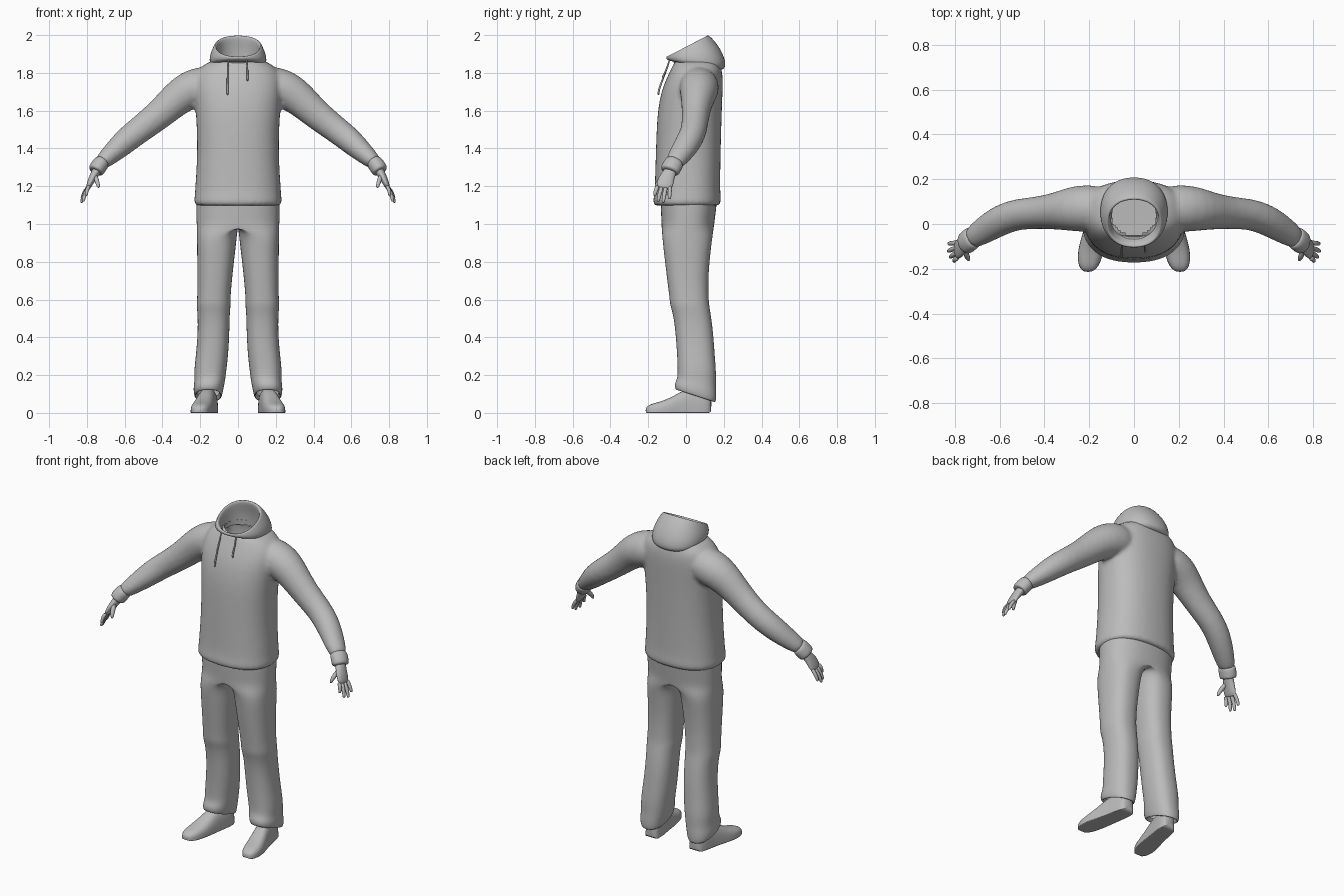
import bpy, bmesh
from math import cos, sin, pi
from mathutils import Vector

cube = bpy.data.objects.get("Cube")
if cube:
    bpy.data.objects.remove(cube)

grey = bpy.data.materials.new("plain grey")
grey.use_nodes = True
GREY = (0.5, 0.5, 0.5, 1)
grey.diffuse_color = GREY
grey.node_tree.nodes["Principled BSDF"].inputs["Base Color"].default_value = GREY
SEG = 24


def loft(bm, rings, cap_start=True, cap_end=True):
    """Skin a list of equal-length closed rings."""
    vs = [[bm.verts.new(p) for p in r] for r in rings]
    n = len(vs[0])
    for a, b in zip(vs, vs[1:]):
        for i in range(n):
            j = (i + 1) % n
            bm.faces.new((a[i], a[j], b[j], b[i]))
    if cap_start:
        bm.faces.new(vs[0][::-1])
    if cap_end:
        bm.faces.new(vs[-1])


def power(v, p):
    return (1 if v >= 0 else -1) * abs(v) ** p


def oval(x0, x1, y0, y1, z0, z1, p=0.85):
    """Rounded level ring; z runs from z0 at the front to z1 at the back."""
    pts = []
    for i in range(SEG):
        a = 2 * pi * i / SEG
        s = power(sin(a), p)
        pts.append(((x0 + x1) / 2 + (x1 - x0) / 2 * power(cos(a), p),
                    (y0 + y1) / 2 + (y1 - y0) / 2 * s,
                    (z0 + z1) / 2 + (z1 - z0) / 2 * s))
    return pts


def tube(bm, path, seg=16):
    """Tube through (x, y, z, radius along y, other radius)."""
    pts = [Vector(p[:3]) for p in path]
    rings = []
    for k, p in enumerate(path):
        t = (pts[min(k + 1, len(pts) - 1)] - pts[max(k - 1, 0)]).normalized()
        u = Vector((0, 1, 0))
        u = (u - t * u.dot(t)).normalized()
        v = t.cross(u)
        rings.append([pts[k] + u * p[3] * cos(2 * pi * i / seg) + v * p[4] * sin(2 * pi * i / seg)
                      for i in range(seg)])
    loft(bm, rings)


def finish(bm, name, mirror=False, subdiv=1):
    bmesh.ops.recalc_face_normals(bm, faces=bm.faces)
    me = bpy.data.meshes.new(name)
    bm.to_mesh(me)
    bm.free()
    me.materials.append(grey)
    me.shade_smooth()
    ob = bpy.data.objects.new(name, me)
    bpy.context.collection.objects.link(ob)
    if mirror:
        ob.modifiers.new("mirror", 'MIRROR')
    if subdiv:
        sub = ob.modifiers.new("subdivide", 'SUBSURF')
        sub.levels = sub.render_levels = subdiv
    return ob


# Sweater: body and sleeves fused into one skin
bm = bmesh.new()
body = [(1.095, .222, -.165, .172), (1.102, .234, -.175, .184), (1.13, .234, -.175, .187),
        (1.155, .23, -.17, .184), (1.2, .228, -.166, .182), (1.35, .217, -.162, .184),
        (1.5, .219, -.157, .188), (1.6, .226, -.151, .191), (1.7, .235, -.133, .195),
        (1.77, .235, -.105, .197), (1.82, .212, -.08, .19), (1.85, .172, -.065, .178),
        (1.875, .12, -.055, .16)]
loft(bm, [oval(-w, w, f, b, z, z) for z, w, f, b in body])
sleeve = [(.12, .07, 1.735, .1, .1), (.2, .07, 1.73, .108, .108), (.27, .068, 1.703, .104, .104),
          (.33, .06, 1.66, .088, .092), (.42, .05, 1.575, .073, .08), (.52, .045, 1.5, .071, .073),
          (.59, .02, 1.445, .071, .07), (.65, -.015, 1.39, .066, .06), (.7, -.048, 1.345, .057, .048),
          (.735, -.07, 1.315, .047, .039)]
for s in (1, -1):
    tube(bm, [(s * x, y, z, a, b) for x, y, z, a, b in sleeve])
sweater = finish(bm, "sweater")
remesh = sweater.modifiers.new("fuse", 'REMESH')
remesh.mode = 'VOXEL'
remesh.voxel_size = 0.011
remesh.use_smooth_shade = True
soften = sweater.modifiers.new("soften", 'SMOOTH')
soften.factor = 0.5
soften.iterations = 6

# Open the neck hole in the fused skin
graph = bpy.context.evaluated_depsgraph_get()
skin = bpy.data.meshes.new_from_object(sweater.evaluated_get(graph))
sweater.modifiers.clear()
sweater.data = skin
bm = bmesh.new()
bm.from_mesh(skin)
hole = [f for f in bm.faces if f.calc_center_median().z > 1.8
        and (f.calc_center_median().x / .1) ** 2 + ((f.calc_center_median().y - .04) / .09) ** 2 < 1]
bmesh.ops.delete(bm, geom=hole, context='FACES')
bm.to_mesh(skin)
bm.free()
skin.materials.clear()
skin.materials.append(grey)
skin.shade_smooth()

# Hood: outer roll, rim, then the inner lining
bm = bmesh.new()
hood = [(.12, -.06, .165, 1.86, 1.815), (.143, -.085, .2, 1.863, 1.815), (.153, -.098, .216, 1.868, 1.845),
        (.15, -.104, .19, 1.873, 1.92), (.132, -.107, .14, 1.88, 1.985), (.122, -.103, .115, 1.888, 2.003),
        (.112, -.09, .105, 1.885, 1.99), (.108, -.075, .125, 1.87, 1.92), (.1, -.055, .13, 1.84, 1.84)]
loft(bm, [oval(-w, w, f, b, z0, z1, .9) for w, f, b, z0, z1 in hood], False, False)
finish(bm, "hood", subdiv=2)

# Drawstrings
for name, x, end, y in (("right_drawstring", -.055, 1.68, -.146), ("left_drawstring", .05, 1.755, -.123)):
    bm = bmesh.new()
    tube(bm, [(x * .9, -.085, 1.878, .005, .005), (x, -.098, 1.83, .005, .005),
              (x, (y - .098) / 2 - .006, (end + 1.83) / 2, .005, .005),
              (x, y, end + .025, .006, .006), (x, y, end, .006, .006)], 8)
    finish(bm, name)

# Cuffs
bm = bmesh.new()
tube(bm, [(.715, -.057, 1.332, .046, .038), (.722, -.062, 1.325, .053, .044), (.738, -.074, 1.305, .054, .045),
          (.752, -.086, 1.282, .053, .044), (.755, -.088, 1.277, .046, .037)])
finish(bm, "cuffs", True)

# Hands
bm = bmesh.new()
tube(bm, [(.735, -.07, 1.3, .034, .028), (.757, -.09, 1.268, .035, .023), (.774, -.105, 1.236, .044, .02),
          (.789, -.114, 1.203, .045, .015), (.796, -.118, 1.186, .036, .01)])
fingers = [(-.15, (.803, -.167, 1.15)), (-.127, (.82, -.149, 1.118)),
           (-.105, (.83, -.122, 1.112)), (-.084, (.828, -.088, 1.132))]
for y, tip in fingers:
    a, b = Vector((.785, y, 1.205)), Vector(tip)
    mid = a.lerp(b, .5) + Vector((.007, 0, .004))
    tube(bm, [(*a, .012, .012), (*mid, .0125, .0115), (*b.lerp(mid, .15), .01, .009), (*b, .006, .006)], 8)
tube(bm, [(.76, -.1, 1.262, .016, .014), (.748, -.138, 1.232, .016, .014),
          (.74, -.156, 1.205, .012, .011), (.737, -.161, 1.19, .006, .006)], 8)
finish(bm, "hands", True)

# Trousers: one leg that opens into half the hips, mirrored
bm = bmesh.new()
leg = [(.11, .1, .215, -.03, .14), (.086, .092, .222, -.046, .15), (.092, .084, .233, -.057, .16),
       (.13, .076, .237, -.062, .162), (.17, .068, .23, -.046, .158), (.22, .062, .233, -.044, .16),
       (.3, .052, .224, -.047, .153), (.42, .045, .213, -.055, .145), (.52, .044, .214, -.068, .132),
       (.57, .038, .22, -.085, .123), (.61, .04, .216, -.088, .12), (.72, .03, .215, -.102, .118),
       (.85, .015, .217, -.118, .13), (.94, .005, .218, -.127, .142)]
rings = []
for z, x0, x1, f, b in leg:
    tilt = .035 * max(0, 1 - (z - .08) / .15)
    rings.append(oval(x0, x1, f, b, z + tilt, z - tilt))
for z, w, f, b in ((.99, .22, -.13, .149), (1.05, .222, -.133, .157), (1.12, .222, -.135, .165)):
    rings.append([(max(0, x), y, z) for x, y, z in oval(-w, w, f, b, z, z)])
loft(bm, rings, False, False)
# drop the wall on the centre plane
wall = [f for f in bm.faces if all(abs(v.co.x) < 1e-5 for v in f.verts)]
bmesh.ops.delete(bm, geom=wall, context='FACES')
finish(bm, "trousers", True, 2)

# Shoes: domed sections with a flat sole
bm = bmesh.new()
shoe = [(-.214, .205, .015, .022), (-.202, .204, .036, .04), (-.17, .2, .051, .052), (-.12, .193, .058, .064),
        (-.06, .18, .055, .092), (0, .167, .049, .13), (.07, .155, .05, .13), (.12, .149, .044, .12),
        (.135, .147, .028, .1)]
rings = []
for y, cx, w, h in shoe:
    dome = [(cx + w * power(cos(pi * i / 14), .7), y, .012 + (h - .012) * sin(pi * i / 14) ** .8)
            for i in range(15)]
    sole = [(cx + w * k, y, 0) for k in (-1, -.97, -.5, 0, .5, .97, 1)]
    rings.append(dome + sole)
loft(bm, rings)
shoes = finish(bm, "shoes", True, 1)
bpy.context.view_layer.objects.active = shoes
shoes.select_set(True)
bpy.ops.object.shade_smooth_by_angle(angle=0.9)
